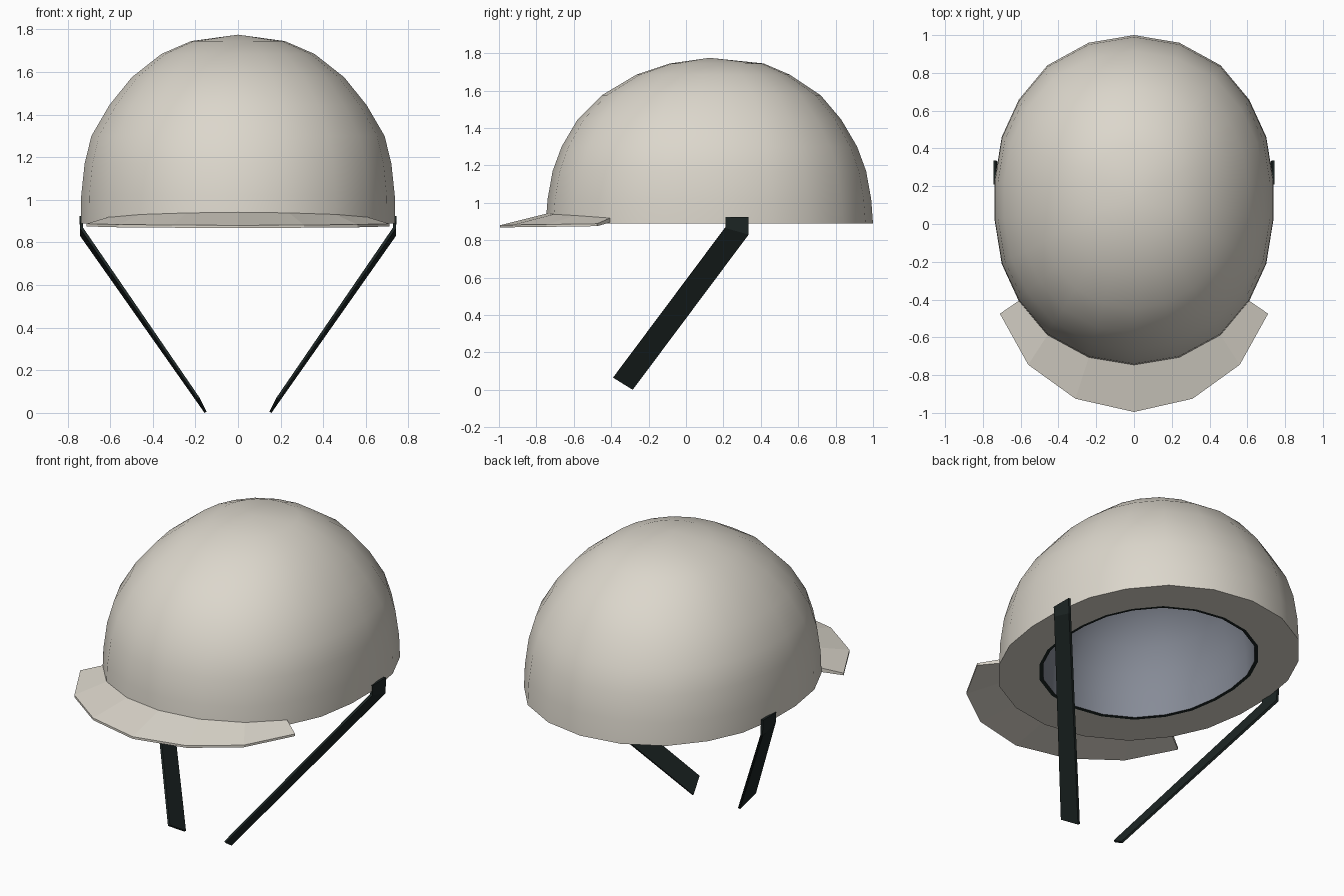
import bpy, bmesh
from mathutils import Vector

if "Cube" in bpy.data.objects:
    bpy.data.objects.remove(bpy.data.objects["Cube"])


def material(name, rgb):
    m = bpy.data.materials.new(name)
    m.diffuse_color = (*rgb, 1)
    m.use_nodes = True
    m.node_tree.nodes["Principled BSDF"].inputs["Base Color"].default_value = m.diffuse_color
    return m


SHELL = material("warm_off_white", (0.716, 0.679, 0.604))
LINER = material("slate_grey", (0.24, 0.26, 0.31))
STRAP = material("dark_green_black", (0.012, 0.019, 0.018))

CY, RX, RY = 0.125, 0.74, 0.875

# 22-sided oval outline (unit size), counter-clockwise, starting at the back
quarter = [(0, 1), (.324, .954), (.62, .817), (.824, .61), (.946, .385), (.997, .12)]
right = quarter + [(x, -y) for x, y in reversed(quarter)]
outline = [(-x, y) for x, y in right] + [(x, y) for x, y in reversed(right[1:-1])]


def finish(name, bm, mat, smooth):
    me = bpy.data.meshes.new(name)
    bm.to_mesh(me)
    bm.free()
    ob = bpy.data.objects.new(name, me)
    me.materials.append(mat)
    bpy.context.collection.objects.link(ob)
    if smooth:
        bpy.ops.object.select_all(action='DESELECT')
        ob.select_set(True)
        bpy.context.view_layer.objects.active = ob
        bpy.ops.object.shade_smooth_by_angle(angle=0.7)
    return ob


def oval_loft(name, rings, mat):
    """rings: (x radius, y radius, y shift, z); radius 0 is a pole."""
    bm = bmesh.new()
    rows = []
    for rx, ry, dy, z in rings:
        pts = outline if rx else [(0, 0)]
        rows.append([bm.verts.new((x * rx, CY + dy + y * ry, z)) for x, y in pts])
    n = len(outline)
    for a, b in zip(rows, rows[1:]):
        for i in range(n):
            j = (i + 1) % n
            quad = [a[i % len(a)], b[i % len(b)], b[j % len(b)], a[j % len(a)]]
            if len(a) == 1:
                quad = [a[0], b[i], b[j]]
            elif len(b) == 1:
                quad = [a[i], b[0], a[j]]
            bm.faces.new(quad)
    return finish(name, bm, mat, True)


def section_loft(name, sections, mat):
    """Solid band through four-cornered sections, capped at both ends."""
    bm = bmesh.new()
    rows = [[bm.verts.new(p) for p in s] for s in sections]
    for a, b in zip(rows, rows[1:]):
        for i in range(4):
            j = (i + 1) % 4
            bm.faces.new((a[i], b[i], b[j], a[j]))
    bm.faces.new(rows[0])
    bm.faces.new(rows[-1])
    bmesh.ops.recalc_face_normals(bm, faces=bm.faces)
    return finish(name, bm, mat, False)


# Outer dome with its flat, wide bottom rim
HOLE = 0.73
oval_loft("helmet_shell", [
    (0, 0, 0, 1.775), (.22, .25, .04, 1.745), (.36, .41, .02, 1.685),
    (.50, .585, .01, 1.575), (.605, .705, 0, 1.445), (.69, .79, 0, 1.30),
    (.722, .838, 0, 1.17), (.738, .865, 0, 1.02), (RX, RY, 0, .888),
    (RX * HOLE, RY * HOLE, 0, .888)], SHELL)

# Thin dark edge around the head opening
oval_loft("opening_edge", [
    (RX * HOLE, RY * HOLE, 0, .888), (RX * .705, RY * .705, 0, .89)], STRAP)

# Hollow lining inside
R = 0.705
oval_loft("inner_lining", [
    (RX * R * s, RY * R * s, 0, z) for s, z in
    [(1, .89), (.99, 1.02), (.96, 1.14), (.88, 1.28), (.74, 1.40),
     (.52, 1.50), (.26, 1.56), (0, 1.58)]], LINER)

# Brim: follows the front of the outline, sloping outward and down
inner_z = [.945, .942, .935, .922]
outer = [(0, -.995, .88), (.31, -.925, .882), (.56, -.745, .884), (.71, -.475, .888)]
half = []
for (ux, uy), zi, (ox, oy, oz) in zip(quarter, inner_z, outer):
    ix, iy = ux * RX * .98, CY - uy * RY * .98
    half.append([(ix, iy, zi), (ox, oy, oz), (ox, oy, oz - .013), (ix, iy, zi - .025)])
mirrored = [[(-x, y, z) for x, y, z in s] for s in reversed(half[1:])]
section_loft("brim", mirrored + half, SHELL)

# Chin straps: flat bands bending inward below the rim
front_edge = [(.744, .21, .925), (.741, .21, .865), (.19, -.39, .065)]
back_edge = [(.744, .335, .925), (.741, .335, .83), (.157, -.285, 0)]
inward = [Vector((-.014, 0, 0)), Vector((-.014, 0, .004)), Vector((-.010, .004, .006))]
for side, label in ((1, "left"), (-1, "right")):
    secs = []
    for f, b, d in zip(front_edge, back_edge, inward):
        pts = [Vector(f), Vector(b), Vector(b) + d, Vector(f) + d]
        secs.append([(p.x * side, p.y, p.z) for p in pts])
    section_loft("chin_strap_" + label, secs, STRAP)
